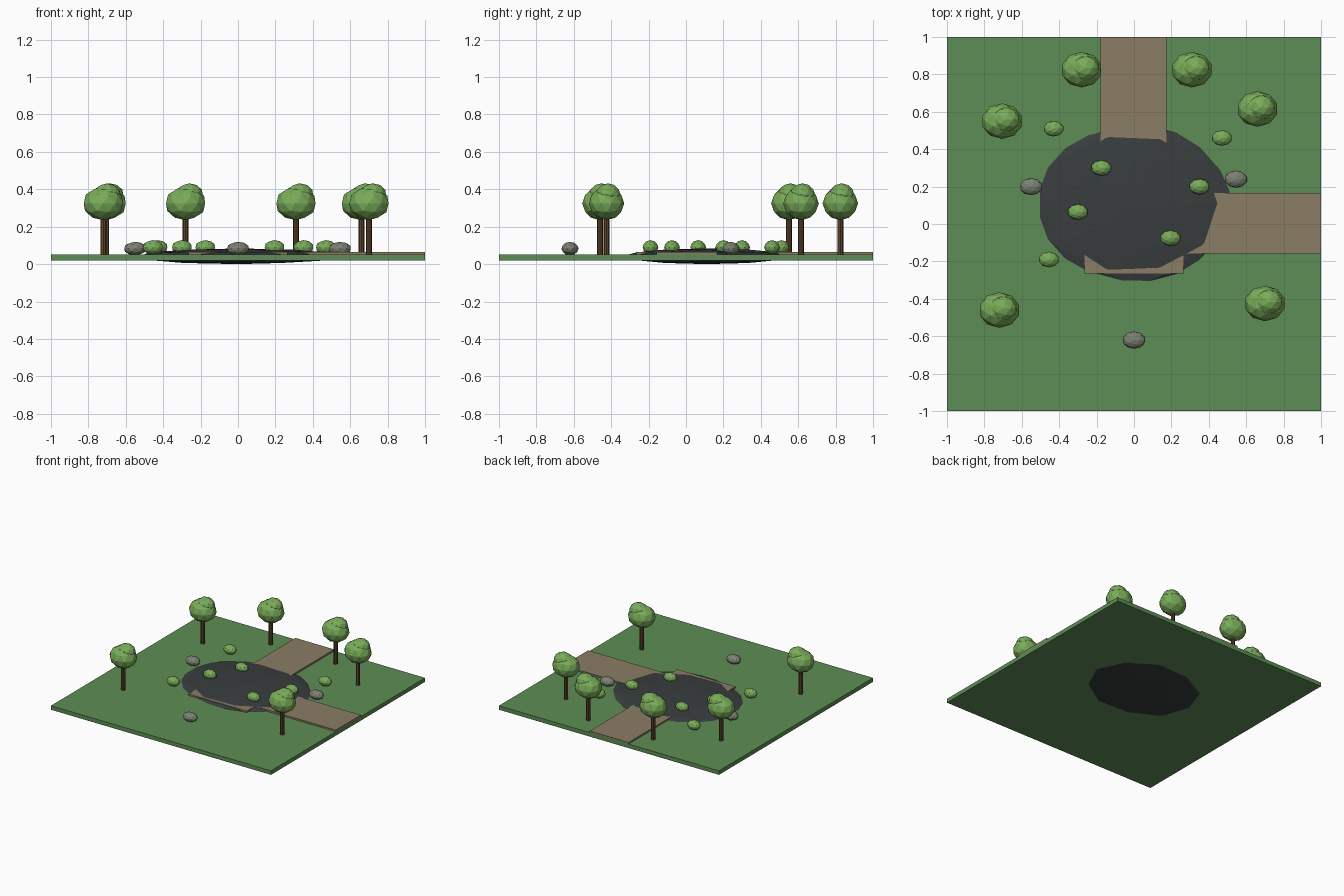
import bpy

if "Cube" in bpy.data.objects:
    bpy.data.objects.remove(bpy.data.objects["Cube"])


def material(name, rgb):
    m = bpy.data.materials.new(name)
    m.diffuse_color = (*rgb, 1)
    m.use_nodes = True
    m.node_tree.nodes["Principled BSDF"].inputs["Base Color"].default_value = m.diffuse_color
    return m


GRASS = material("grass", (0.11, 0.27, 0.09))
WATER = material("dark_water", (0.04, 0.047, 0.047))
PATH = material("path_earth", (0.26, 0.205, 0.13))
BARK = material("bark", (0.115, 0.058, 0.025))
LEAF = material("leaf", (0.19, 0.41, 0.10))
STONE = material("stone", (0.20, 0.22, 0.17))


def finish(name, mat):
    ob = bpy.context.object
    ob.name = name
    ob.data.materials.append(mat)
    return ob


def box(name, lo, hi, mat):
    bpy.ops.mesh.primitive_cube_add(size=1, location=[(a + b) / 2 for a, b in zip(lo, hi)])
    ob = finish(name, mat)
    ob.scale = [b - a for a, b in zip(lo, hi)]
    return ob


def blob(name, center, radii, mat):
    bpy.ops.mesh.primitive_ico_sphere_add(subdivisions=2, radius=1, location=center)
    ob = finish(name, mat)
    ob.scale = radii
    return ob


# Ground slab and flattened pond
TOP = 0.052
box("ground", (-1, -1, 0.019), (1, 1, TOP), GRASS)
blob("pond", (0, 0.11, 0.042), (0.555, 0.45, 0.042), WATER)

# Paths running into the pond
box("back_path", (-0.178, 0.30, 0.04), (0.175, 1, 0.065), PATH)
box("right_path", (0.28, -0.158, 0.04), (1, 0.167, 0.065), PATH)
box("front_path", (-0.265, -0.265, 0.04), (0.265, -0.08, 0.065), PATH)

# Trees: trunk, main crown, small offset crown
for i, (x, y) in enumerate([(-0.28, 0.825), (0.31, 0.825), (0.66, 0.615),
                            (0.70, -0.425), (-0.72, -0.46), (-0.705, 0.55)]):
    bpy.ops.mesh.primitive_cylinder_add(vertices=8, radius=0.016, depth=0.23,
                                        location=(x, y, TOP + 0.113))
    finish(f"trunk_{i}", BARK)
    blob(f"crown_{i}", (x, y, 0.325), (0.11, 0.095, 0.09), LEAF)
    blob(f"crown_top_{i}", (x + 0.02, y + 0.008, 0.37), (0.075, 0.068, 0.062), LEAF)

# Bushes around and on the pond
for i, (x, y) in enumerate([(-0.43, 0.51), (-0.175, 0.30), (0.35, 0.20), (0.47, 0.46),
                            (-0.30, 0.065), (0.195, -0.075), (-0.455, -0.19)]):
    blob(f"bush_{i}", (x, y, 0.09), (0.055, 0.042, 0.038), LEAF)

# Rocks
for i, (x, y) in enumerate([(-0.55, 0.20), (0.545, 0.24), (0, -0.62)]):
    blob(f"rock_{i}", (x, y, 0.083), (0.061, 0.046, 0.036), STONE)
